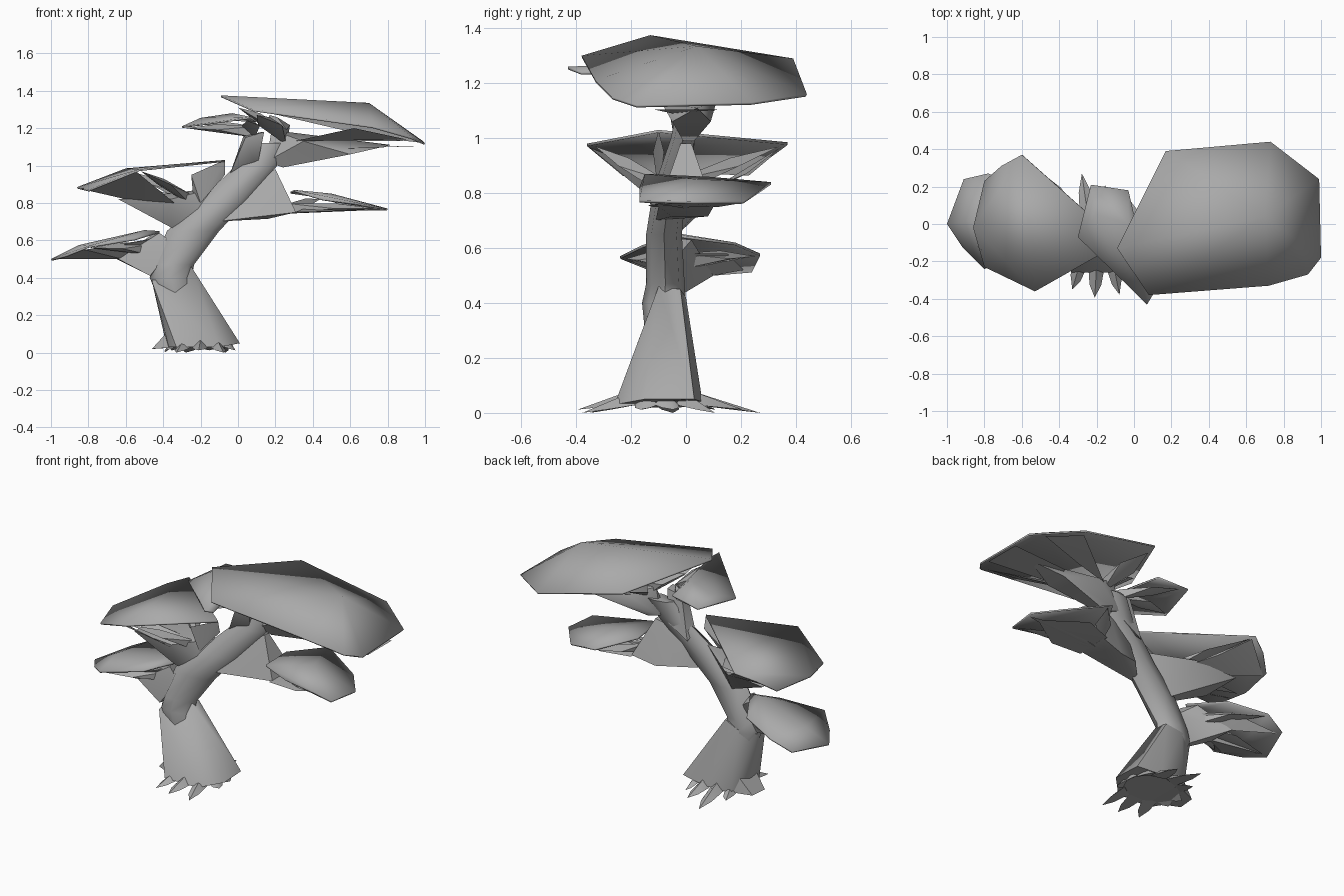
import bpy, bmesh, math, random
from mathutils import Vector

random.seed(4)
grey = bpy.data.materials.new("stone grey")
grey.diffuse_color = (0.4, 0.4, 0.4, 1)


def finish(bm, name, angle=50):
    bmesh.ops.recalc_face_normals(bm, faces=bm.faces)
    me = bpy.data.meshes.new(name)
    bm.to_mesh(me)
    bm.free()
    me.materials.append(grey)
    me.shade_smooth()
    me.set_sharp_from_angle(angle=math.radians(angle))
    ob = bpy.data.objects.new(name, me)
    bpy.context.collection.objects.link(ob)
    return ob


def hull_mesh(points):
    bm = bmesh.new()
    for p in points:
        bm.verts.new(p)
    bmesh.ops.convex_hull(bm, input=bm.verts[:])
    loose = [v for v in bm.verts if not v.link_faces]
    bmesh.ops.delete(bm, geom=loose, context='VERTS')
    bmesh.ops.recalc_face_normals(bm, faces=bm.faces)
    return bm


def chunk(name, points, angle=50):
    """Solid angular piece of wood."""
    return finish(hull_mesh(points), name, angle)


def leaf_pad(name, points, thick=0.01):
    """Thin faceted shell: the upper side of a hull."""
    bm = hull_mesh(points)
    bm.normal_update()
    under = [f for f in bm.faces if f.normal.z < 0.02]
    bmesh.ops.delete(bm, geom=under, context='FACES')
    ob = finish(bm, name, 40)
    mod = ob.modifiers.new("thickness", 'SOLIDIFY')
    mod.thickness = thick
    mod.offset = -1


def twigs(name, hub, tips, w=0.04):
    """Flat pointed blades from a hub to each tip."""
    hub = Vector(hub)
    for i, t in enumerate(tips):
        t = Vector(t)
        d = t - hub
        side = Vector((-d.y, d.x, 0)).normalized() * w
        mid = hub + d * 0.55
        up = Vector((0, 0, w * 0.6))
        chunk(f"{name}_{i + 1}", [hub + up, hub - up, mid + side, mid - side, mid + up, t])


# trunk: horizontal sections (x, y, z, radius x, radius y)
bm = bmesh.new()
rings, N = [], 8
for x, y, z, rx, ry in [(-0.33, -0.08, 0.30, 0.10, 0.07), (-0.36, -0.08, 0.40, 0.112, 0.08),
                        (-0.345, -0.075, 0.47, 0.11, 0.07), (-0.24, -0.08, 0.65, 0.14, 0.065),
                        (-0.08, -0.06, 0.81, 0.13, 0.06), (0.10, -0.01, 1.0, 0.11, 0.045),
                        (0.18, 0.02, 1.12, 0.11, 0.05)]:
    rings.append([bm.verts.new((x + rx * math.cos(2 * math.pi * k / N),
                                y + ry * math.sin(2 * math.pi * k / N), z)) for k in range(N)])
for a, b in zip(rings, rings[1:]):
    for k in range(N):
        bm.faces.new((a[k], a[(k + 1) % N], b[(k + 1) % N], b[k]))
bm.faces.new(rings[0])
bm.faces.new(rings[-1])
finish(bm, "trunk", 60)

# flared foot: straight cone rising to a ridge, with a side buttress
chunk("trunk_foot", [(-0.37, -0.20, 0.03), (-0.33, -0.26, 0.03), (-0.10, -0.26, 0.03), (0.01, -0.15, 0.05),
                     (0.0, 0.03, 0.05), (-0.16, 0.06, 0.04), (-0.34, 0.04, 0.03), (-0.38, -0.08, 0.03),
                     (-0.25, -0.10, 0.46), (-0.26, -0.02, 0.45), (-0.46, -0.13, 0.38), (-0.46, -0.05, 0.40),
                     (-0.36, 0.0, 0.42)], 60)
chunk("foot_buttress", [(-0.46, -0.13, 0.02), (-0.45, -0.02, 0.02), (-0.36, -0.16, 0.13), (-0.36, 0.0, 0.13),
                        (-0.30, -0.22, 0.03), (-0.30, 0.04, 0.03)])

# roots: pointed spikes around the foot
ROOTS = 11
for i in range(ROOTS):
    a = 2 * math.pi * (i + 0.25) / ROOTS
    reach = 1.0 if i in (3, 9) else random.uniform(0.75, 0.92)
    c, s = math.cos(a), math.sin(a)
    base = Vector((-0.20 + 0.16 * c, -0.09 + 0.13 * s, 0.03))
    tip = Vector((-0.21 + 0.245 * c * reach,
                  -0.075 + (0.36 if abs(s) > 0.6 else 0.25) * s * reach, 0.0 if i % 2 else 0.012))
    side = Vector((-s, c, 0)) * 0.045
    chunk(f"root_{i + 1}", [base + side, base - side, base + Vector((0, 0, 0.045)),
                            base.lerp(tip, 0.6) + side * 0.7, base.lerp(tip, 0.6) - side * 0.7, tip])

# main branches
chunk("right_branch", [(-0.12, -0.11, 0.70), (-0.06, -0.10, 0.73), (0.02, 0.04, 0.73), (0.16, -0.05, 0.715),
                       (0.16, 0.08, 0.715), (0.31, -0.10, 0.75), (0.31, 0.10, 0.75), (0.27, -0.07, 0.82),
                       (0.27, 0.06, 0.82), (0.20, -0.02, 0.98), (0.20, 0.02, 0.98), (0.03, -0.02, 0.92)])
chunk("upper_left_branch", [(-0.045, -0.03, 0.95), (-0.03, 0.03, 0.90), (0.10, -0.04, 0.98), (0.10, 0.03, 0.98),
                            (0.14, -0.07, 1.18), (0.13, 0.0, 1.18), (0.04, -0.07, 1.15), (0.03, 0.0, 1.16)])
chunk("crown_branch", [(0.15, -0.02, 1.02), (0.15, 0.04, 1.02), (0.24, -0.01, 0.99), (0.24, 0.03, 0.99),
                       (0.6, -0.05, 1.06), (0.6, 0.09, 1.06), (0.82, 0.04, 1.11),
                       (0.35, -0.09, 1.13), (0.35, 0.11, 1.13), (0.18, 0.04, 1.19)])
chunk("middle_left_branch", [(-0.45, -0.04, 0.72), (-0.36, -0.10, 0.67), (-0.30, -0.03, 0.65), (-0.18, -0.10, 0.76),
                             (-0.64, -0.12, 0.82), (-0.64, 0.15, 0.82), (-0.36, -0.15, 0.82),
                             (-0.36, 0.13, 0.84), (-0.12, -0.04, 0.88)])
chunk("lower_left_branch", [(-0.47, -0.11, 0.41), (-0.46, -0.05, 0.41), (-0.64, -0.08, 0.50), (-0.65, 0.1, 0.50),
                            (-0.42, -0.08, 0.64), (-0.46, 0.02, 0.63), (-0.34, -0.11, 0.58), (-0.36, -0.04, 0.56)])

# webs joining the branches to the pad rims
for name, pts in {
    "middle_front_web": [(-0.84, -0.12, 0.875), (-0.54, -0.35, 0.965), (-0.45, -0.22, 0.87),
                         (-0.34, -0.15, 0.80), (-0.60, -0.12, 0.82)],
    "middle_back_web": [(-0.80, 0.2, 0.87), (-0.59, 0.35, 0.97), (-0.45, 0.22, 0.87),
                        (-0.36, 0.12, 0.83), (-0.62, 0.14, 0.83)],
    "middle_end_web": [(-0.07, -0.10, 1.03), (-0.07, -0.08, 0.95), (-0.24, -0.07, 0.84), (-0.20, -0.10, 0.80),
                       (-0.25, -0.12, 0.95)],
    "lower_left_web": [(-0.96, 0.0, 0.50), (-0.82, -0.20, 0.55), (-0.62, -0.07, 0.50), (-0.45, -0.06, 0.61),
                       (-0.60, -0.13, 0.58)],
    "lower_left_back_web": [(-0.90, 0.21, 0.52), (-0.66, 0.10, 0.50), (-0.46, 0.0, 0.58), (-0.60, 0.15, 0.58)],
    "right_web": [(0.30, -0.12, 0.75), (0.30, 0.12, 0.75), (0.50, -0.14, 0.755), (0.48, 0.18, 0.76),
                  (0.72, 0.0, 0.765), (0.38, 0.02, 0.78)],
    "crown_front_web": [(0.30, -0.06, 1.13), (0.62, -0.29, 1.20), (0.90, -0.24, 1.14), (0.55, -0.12, 1.14)],
    "crown_end_web": [(0.55, -0.05, 1.09), (0.99, -0.12, 1.105), (0.99, 0.12, 1.105), (0.6, 0.1, 1.1)],
    "crown_back_web": [(0.30, 0.09, 1.13), (0.70, 0.39, 1.16), (0.90, 0.28, 1.13), (0.55, 0.16, 1.13)],
}.items():
    chunk(name, pts, 30)

# foliage pads
leaf_pad("crown_pad", [(-0.09, -0.13, 1.375), (0.08, -0.38, 1.30), (0.72, -0.33, 1.21), (0.93, -0.27, 1.15),
                       (1.0, -0.18, 1.12), (0.99, 0.24, 1.13), (0.73, 0.44, 1.16), (0.17, 0.39, 1.29),
                       (0.0, 0.05, 1.33), (0.70, 0.04, 1.335)])
leaf_pad("upper_left_pad", [(-0.30, -0.07, 1.21), (-0.23, 0.21, 1.23), (-0.03, 0.18, 1.25), (0.07, -0.43, 1.26),
                            (0.10, -0.38, 1.24), (-0.03, 0.0, 1.28), (-0.20, 0.05, 1.255)])
leaf_pad("middle_left_pad", [(-0.60, 0.37, 0.985), (-0.71, 0.31, 0.94), (-0.80, 0.23, 0.87), (-0.86, -0.02, 0.885),
                             (-0.80, -0.23, 0.87), (-0.53, -0.36, 0.98), (-0.25, -0.20, 1.0),
                             (-0.07, -0.10, 1.03), (-0.27, 0.05, 1.01)])
leaf_pad("lower_left_pad", [(-1.0, 0.0, 0.50), (-0.91, 0.24, 0.52), (-0.78, 0.27, 0.58), (-0.80, -0.24, 0.57),
                            (-0.92, -0.12, 0.52), (-0.50, -0.04, 0.655), (-0.42, -0.04, 0.65),
                            (-0.55, 0.18, 0.62), (-0.55, -0.16, 0.61), (-0.85, 0.02, 0.575)])
leaf_pad("right_pad", [(0.30, -0.15, 0.87), (0.28, 0.08, 0.86), (0.42, 0.31, 0.84), (0.66, 0.21, 0.77),
                       (0.80, 0.03, 0.77), (0.77, -0.17, 0.775), (0.45, -0.17, 0.82), (0.50, 0.04, 0.85)])

# twigs under the pads
twigs("crown_twig", (0.26, 0.02, 1.15), [(0.17, 0.33, 1.27), (0.10, -0.33, 1.27), (0.0, 0.0, 1.31)], 0.07)
twigs("upper_left_twig", (0.09, -0.02, 1.18), [(-0.28, -0.05, 1.20), (-0.18, 0.19, 1.22), (0.05, -0.38, 1.24)], 0.05)
twigs("middle_left_twig", (-0.24, -0.06, 0.81), [(-0.52, -0.33, 0.97), (-0.82, -0.05, 0.87),
                                                 (-0.58, 0.34, 0.97)], 0.05)
twigs("lower_left_twig", (-0.46, -0.03, 0.55), [(-0.97, 0.0, 0.50), (-0.79, -0.22, 0.56), (-0.77, 0.25, 0.57)], 0.05)
twigs("right_twig", (0.27, 0.0, 0.77), [(0.79, 0.0, 0.765), (0.74, -0.15, 0.77), (0.44, 0.29, 0.82)], 0.045)
